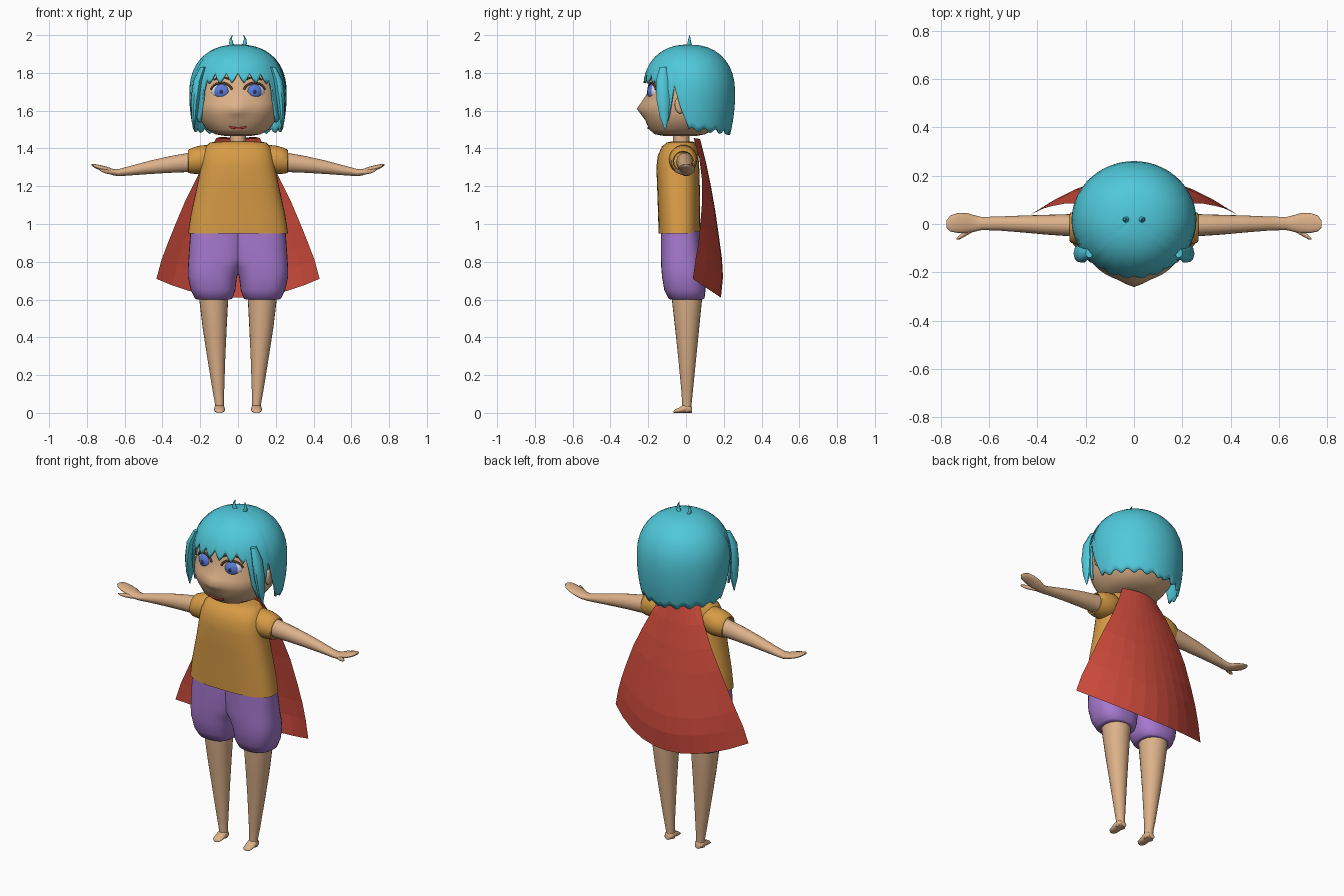
import bpy, bmesh
from math import sin, cos, pi, acos, radians, degrees, exp
from mathutils import Vector
from mathutils.bvhtree import BVHTree

if "Cube" in bpy.data.objects:
    bpy.data.objects.remove(bpy.data.objects["Cube"])


def material(name, rgb):
    m = bpy.data.materials.new(name)
    m.diffuse_color = (*rgb, 1)
    m.use_nodes = True
    m.node_tree.nodes["Principled BSDF"].inputs["Base Color"].default_value = m.diffuse_color
    return m


SKIN = material("skin", (0.72, 0.44, 0.25))
HAIR = material("hair", (0.08, 0.58, 0.70))
SHIRT = material("shirt", (0.68, 0.33, 0.06))
SHORTS = material("shorts", (0.38, 0.19, 0.62))
CAPE = material("cape", (0.62, 0.07, 0.045))
WHITE = material("eye_white", (0.75, 0.75, 0.8))
BLUE = material("iris", (0.10, 0.20, 0.70))
DARK = material("dark", (0.03, 0.03, 0.12))
BROWN = material("brow", (0.09, 0.05, 0.03))
RED = material("lips", (0.6, 0.05, 0.06))


def finish(name, bm, mat, angle=45):
    bmesh.ops.recalc_face_normals(bm, faces=bm.faces)
    me = bpy.data.meshes.new(name)
    bm.to_mesh(me)
    bm.free()
    me.materials.append(mat)
    if angle:
        me.shade_smooth()
        me.set_sharp_from_angle(angle=radians(angle))
    ob = bpy.data.objects.new(name, me)
    bpy.context.collection.objects.link(ob)
    return ob


def loft(name, rings, mat, closed=True, caps=True, angle=45):
    bm = bmesh.new()
    rows = [[bm.verts.new(p) for p in r] for r in rings]
    n = len(rows[0])
    for a, b in zip(rows, rows[1:]):
        for i in range(n if closed else n - 1):
            j = (i + 1) % n
            bm.faces.new((a[i], a[j], b[j], b[i]))
    if caps:
        bm.faces.new(rows[0])
        bm.faces.new(rows[-1])
    bmesh.ops.remove_doubles(bm, verts=bm.verts, dist=1e-5)
    return finish(name, bm, mat, angle)


def oval(center, u, v, n=24, p=2.0):
    """Superellipse ring spanned by the vectors u and v."""
    c, u, v = Vector(center), Vector(u), Vector(v)
    f = lambda t: abs(t) ** (2 / p) * (1 if t >= 0 else -1)
    return [c + u * f(cos(2 * pi * i / n)) + v * f(sin(2 * pi * i / n)) for i in range(n)]


def z_oval(z, x0, x1, y0, y1, n=24, p=2.0):
    return oval(((x0 + x1) / 2, (y0 + y1) / 2, z), ((x1 - x0) / 2, 0, 0), (0, (y1 - y0) / 2, 0), n, p)


def x_oval(s, x, y, z, ry, rz, n=20):
    return oval((s * x, y, z), (0, ry, 0), (0, 0, rz), n)


def ball(name, loc, scale, rot, mat):
    bpy.ops.mesh.primitive_uv_sphere_add(segments=24, ring_count=14, radius=1, location=loc, rotation=(0, 0, rot))
    ob = bpy.context.object
    ob.name, ob.scale = name, scale
    ob.data.materials.append(mat)
    ob.data.shade_smooth()


# Head with a soft pointed nose
head_rows = [(1.465, .06, -.11, .05), (1.475, .12, -.165, .10), (1.50, .165, -.195, .15), (1.55, .20, -.215, .185),
             (1.58, .21, -.228, .19), (1.61, .216, -.236, .20), (1.64, .22, -.226, .20), (1.70, .222, -.20, .21),
             (1.75, .22, -.195, .21), (1.80, .205, -.18, .20), (1.87, .15, -.12, .15), (1.90, .08, -.06, .08)]
rings = [z_oval(z, -w, w, a, b, 48, 2.2) for z, w, a, b in head_rows]
for r in rings:
    for q in r:
        if q.y < -.1:
            q.y -= .025 * exp(-(q.x / .045) ** 2 - ((q.z - 1.613) / .035) ** 2)
head = loft("head", rings, SKIN, angle=80)
face = BVHTree.FromPolygons([v.co for v in head.data.vertices], [p.vertices for p in head.data.polygons])


def face_line(name, xz, radius, mat):
    """Thin tube that follows the face surface."""
    cu = bpy.data.curves.new(name, 'CURVE')
    cu.dimensions, cu.bevel_depth, cu.bevel_resolution = '3D', radius, 2
    cu.use_fill_caps = True
    sp = cu.splines.new('POLY')
    sp.points.add(len(xz) - 1)
    for pt, (x, z) in zip(sp.points, xz):
        hit = face.ray_cast(Vector((x, -1, z)), Vector((0, 1, 0)))[0]
        pt.co = (x, (hit.y if hit else -.2) - radius * .3, z, 1)
    cu.materials.append(mat)
    bpy.context.collection.objects.link(bpy.data.objects.new(name, cu))


face_line("mouth", [(.045 * k / 4, 1.507 + .007 * (k / 4) ** 2) for k in range(-4, 5)], .005, RED)
loft("neck", [z_oval(z, -.042, .042, -.068, .018) for z in (1.40, 1.50)], SKIN)

# Eyes, lashes, brows and ears
for s in (-1, 1):
    side = "left" if s > 0 else "right"
    rot = s * .3
    ball(side + "_eye", (s * .088, -.162, 1.70), (.056, .036, .045), rot, WHITE)
    ball(side + "_iris", (s * .087, -.172, 1.70), (.045, .032, .042), rot, BLUE)
    ball(side + "_pupil", (s * .086, -.187, 1.70), (.018, .020, .020), rot, DARK)
    arc = [radians(a) for a in range(15, 171, 15)]
    face_line(side + "_lash", [(s * (.088 + .058 * cos(a)), 1.70 + .047 * sin(a)) for a in arc], .006, BROWN)
    face_line(side + "_brow", [(s * (.04 + .022 * k), 1.765 + .012 * sin(k * .8)) for k in range(5)], .005, BROWN)
    ball(side + "_ear", (s * .222, -.03, 1.63), (.016, .03, .045), 0, SKIN)

# Bobbed hair: a dome whose hem height changes with the angle from the front
HEM = [(0, 1.77), (43, 1.765), (48, 1.62), (58, 1.52), (66, 1.60), (71, 1.74), (79, 1.62), (90, 1.50), (180, 1.48)]


def hem(deg):
    for (a, za), (b, zb) in zip(HEM, HEM[1:]):
        if deg <= b:
            return za + (zb - za) * (deg - a) / (b - a)
    return HEM[-1][1]


N, M = 96, 16
cols = []
for i in range(N):
    a = 2 * pi * i / N
    d = degrees(min(a, 2 * pi - a))
    zb = hem(d)
    if d < 43:
        zb += (.03, 0, -.022, 0)[i % 4]
    elif d > 90:
        zb += .012 * sin(d * .35)
    end = acos((zb - 1.69) / .26) / (pi / 2) if zb > 1.69 else 1 + (1.69 - zb) / .3
    col = []
    for k in range(M + 1):
        u = end * k / M
        if u < 1:
            h = cos(u * pi / 2)
            z, r = 1.69 + .26 * h, max(0, 1 - h ** 2.3) ** (1 / 2.3)
        else:
            z, r = 1.69 - .3 * (u - 1), 1 - .1 * ((u - 1) / .7) ** 2
        col.append(Vector((.258 * r * sin(a), .015 - .245 * r * cos(a), z)))
    cols.append(col)
hair = loft("hair", [[c[k] for c in cols] for k in range(M + 1)], HAIR, caps=False, angle=60)
sol = hair.modifiers.new("thickness", 'SOLIDIFY')
sol.thickness, sol.offset = .012, -1

# Side locks and the two small tufts on the crown
for s in (-1, 1):
    lock = [(1.83, .185, -.12, .015, .02), (1.76, .212, -.125, .024, .036), (1.66, .226, -.122, .024, .036),
            (1.57, .232, -.115, .016, .026), (1.50, .236, -.11, .002, .003)]
    loft("side_lock", [oval((s * x, y, z), (rx, 0, 0), (0, ry, 0), 10) for z, x, y, rx, ry in lock], HAIR)
    tuft = [(1.93, .02, .02, .014), (1.955, .036, .018, .011), (1.98, .038, .018, .006), (2.0, .03, .02, .001)]
    loft("crown_tuft", [oval((s * x, y, z), (r, 0, 0), (0, r, 0), 8) for z, x, y, r in tuft], HAIR)

# Shirt
shirt = [(.95, .265, -.145, .076), (1.05, .25, -.148, .075), (1.2, .217, -.153, .073), (1.3, .197, -.157, .07),
         (1.36, .187, -.15, .066), (1.41, .17, -.128, .058), (1.432, .148, -.10, .048), (1.438, .06, -.07, .03)]
loft("shirt", [z_oval(z, -w, w, a, b, 40, 2.6) for z, w, a, b in shirt], SHIRT)

# Sleeves, arms, thumbs, shorts, legs and feet on both sides
sleeve = [(.12, 1.35, .055), (.16, 1.345, .074), (.20, 1.34, .075), (.235, 1.336, .07), (.262, 1.332, .062),
          (.266, 1.332, .054), (.245, 1.332, .048)]
arm = [(.18, -.005, 1.328, .047, .052), (.26, -.005, 1.326, .046, .051), (.36, -.003, 1.315, .041, .044),
       (.46, 0, 1.301, .035, .036), (.56, .002, 1.284, .029, .026), (.63, .002, 1.272, .027, .019),
       (.66, .002, 1.274, .034, .017), (.69, .004, 1.285, .041, .017), (.73, .004, 1.298, .041, .014),
       (.76, .002, 1.308, .033, .010), (.775, 0, 1.313, .015, .004)]
thumb = [(.665, -.018, 1.272, .014, .012), (.70, -.04, 1.278, .012, .011), (.72, -.054, 1.284, .009, .009),
         (.735, -.062, 1.288, .003, .003)]
shorts = [(.60, .045, .215, -.08, .088), (.605, .03, .228, -.092, .098), (.65, .014, .25, -.115, .103),
          (.72, .006, .265, -.127, .10), (.77, -.015, .265, -.131, .096), (.82, -.05, .262, -.133, .088),
          (.96, -.05, .252, -.133, .072)]
leg = [(.66, .048, .21, -.078, .088), (.60, .052, .205, -.075, .085), (.45, .06, .187, -.058, .07),
       (.30, .067, .164, -.042, .055), (.12, .073, .135, -.025, .037), (.05, .075, .122, -.02, .03),
       (.004, .074, .122, -.02, .028)]
foot = [(.032, .018, .014), (.02, .026, .022), (-.01, .028, .023), (-.035, .028, .014), (-.058, .024, .009),
        (-.066, .014, .005)]
for s in (-1, 1):
    side = "left_" if s > 0 else "right_"
    loft(side + "sleeve", [x_oval(s, x, -.015, z, r, r, 28) for x, z, r in sleeve], SHIRT, caps=False)
    loft(side + "arm", [x_oval(s, *a) for a in arm], SKIN, angle=70)
    loft(side + "thumb", [x_oval(s, *t, 10) for t in thumb], SKIN)
    loft(side + "shorts_leg", [z_oval(z, s * a, s * b, c, d, 32, 2.5) for z, a, b, c, d in shorts], SHORTS, angle=60)
    loft(side + "leg", [z_oval(z, s * a, s * b, c, d) for z, a, b, c, d in leg], SKIN)
    loft(side + "foot", [oval((s * .098, y, h), (w, 0, 0), (0, 0, h), 16) for y, w, h in foot], SKIN)

# Cape: rows of height, half width, back depth, edge depth and edge lift
cape = [(1.458, .09, .02, 0, .003), (1.45, .115, .075, .04, .005), (1.33, .167, .105, .07, .02),
        (1.2, .225, .132, .085, .03), (1.07, .282, .155, .085, .045), (.93, .335, .175, .075, .06),
        (.82, .373, .19, .065, .075), (.72, .405, .196, .05, .09), (.61, .432, .185, .036, .10)]
cols = [k / 5 for k in range(-5, 6)]
loft("cape", [[Vector((w * t, b - (b - e) * t * t, z + lift * t * t)) for t in cols]
              for z, w, b, e, lift in cape], CAPE, closed=False, caps=False, angle=0)
